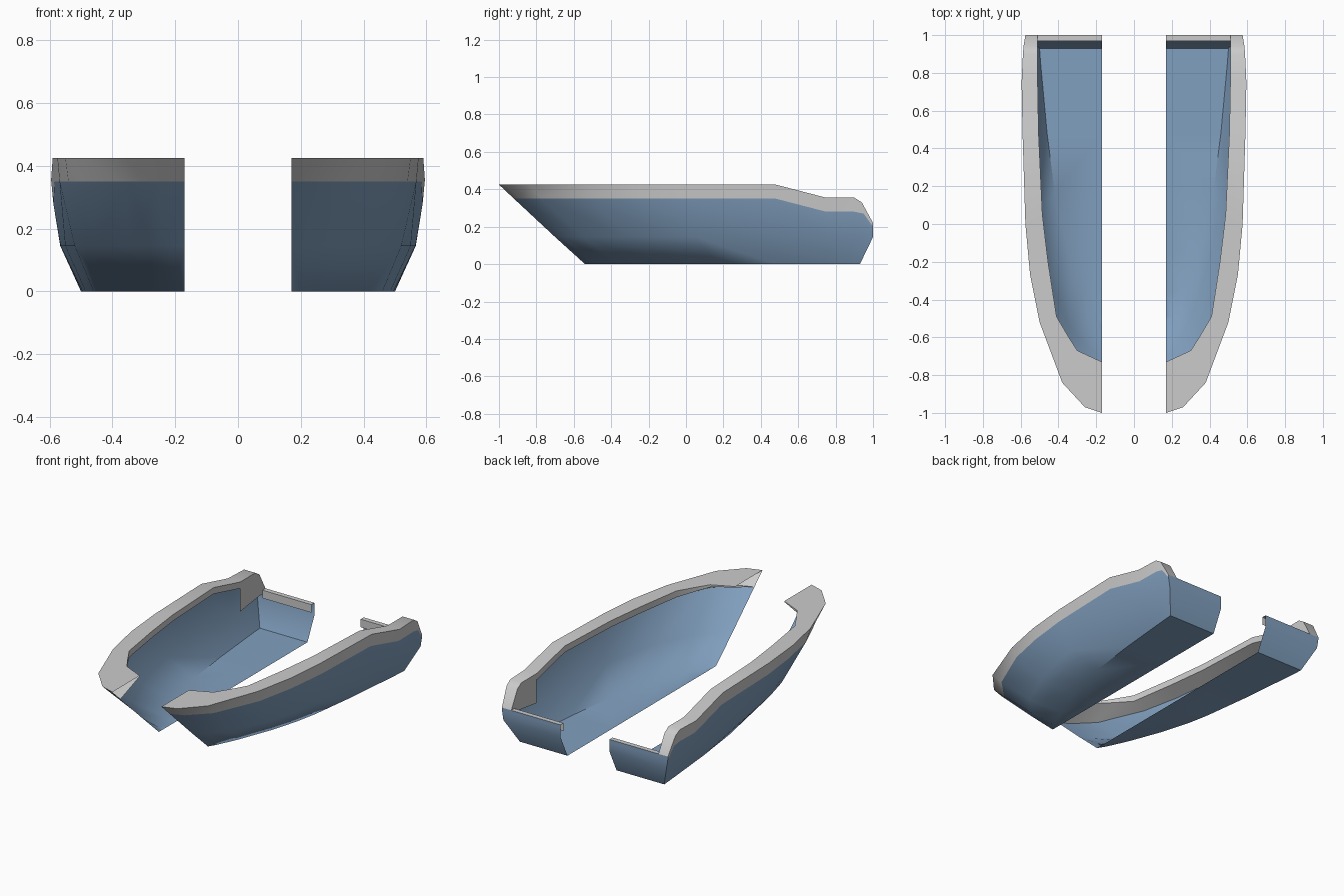
import bpy, bmesh, math

if "Cube" in bpy.data.objects:
    bpy.data.objects.remove(bpy.data.objects["Cube"])

CUT = 0.17   # inner x of each hull half

# plan outlines, bow to stern (x, y)
top = [(CUT, -1), (.26, -.97), (.38, -.84), (.50, -.52), (.55, -.27), (.575, 0),
       (.59, .48), (.595, .75), (.588, .90), (.585, .94), (.575, 1)]
inner = [(CUT, -.73), (.30, -.67), (.345, -.60), (.41, -.49), (.455, -.2), (.485, .05),
         (.505, .48), (.51, .75), (.51, .90), (.51, .94), (.51, 1)]
low = [(CUT, -.92), (.25, -.89), (.37, -.77), (.49, -.49), (.54, -.25), (.568, 0),
       (.584, .48), (.588, .75), (.585, .90), (.582, .95), (.574, 1)]
chine = [(CUT, -.70), (.24, -.66), (.34, -.55), (.44, -.32), (.49, -.13), (.52, .05),
         (.55, .48), (.565, .75), (.566, .90), (.566, .95), (.565, 1)]
keel = [(CUT, -.54), (.20, -.49), (.26, -.36), (.34, -.15), (.39, .02), (.42, .17),
        (.46, .48), (.485, .75), (.495, .86), (.498, .90), (.50, .93)]
top_z = [.425] * 7 + [.355, .355, .33, .22]
low_z = [.35] * 7 + [.28, .28, .27, .20]
lip_z = [.42, .41, .40, .385, .385, .385, .385, .315, .315, .29, .20]


def row(plan, z):
    zs = z if isinstance(z, list) else [z] * len(plan)
    return [(x, y, h) for (x, y), h in zip(plan, zs)]


def build(name, grids, side, color=None):
    """Loft every list of rows into quads, mirrored by side."""
    bm = bmesh.new()
    for rows in grids:
        vs = [[bm.verts.new((side * x, y, z)) for x, y, z in r] for r in rows]
        for a, b in zip(vs, vs[1:]):
            for i in range(len(a) - 1):
                bm.faces.new((a[i], a[i + 1], b[i + 1], b[i]))
    bmesh.ops.remove_doubles(bm, verts=bm.verts, dist=.0005)
    bmesh.ops.recalc_face_normals(bm, faces=bm.faces)
    me = bpy.data.meshes.new(name)
    bm.to_mesh(me)
    bm.free()
    ob = bpy.data.objects.new(name, me)
    bpy.context.collection.objects.link(ob)
    if color:
        me.materials.append(color)
    bpy.ops.object.select_all(action='DESELECT')
    ob.select_set(True)
    bpy.context.view_layer.objects.active = ob
    bpy.ops.object.shade_smooth_by_angle(angle=math.radians(55))


blue = bpy.data.materials.new("hull_blue")
blue.diffuse_color = (.22, .35, .52, 1)
blue.use_nodes = True
blue.node_tree.nodes["Principled BSDF"].inputs["Base Color"].default_value = blue.diffuse_color

top_r, inner_r = row(top, top_z), row(inner, top_z)
low_r, lip_r = row(low, low_z), row(inner, lip_z)
chine_r, keel_r = row(chine, .145), row(keel, 0)
to_cut = lambda pts: [(CUT, y, z) for x, y, z in pts]

# transom profile at the last station
stern = [keel_r[-1], chine_r[-1], low_r[-1], top_r[-1]]
ledge = [(.53, 1, .22), (.51, .97, .22), (.51, .97, .17)]
# deep panel inside the stern end of the gunwale
panel = row(inner[7:], [.17, .19, .195, .20])

for side, label in ((1, "right"), (-1, "left")):
    # hull side, flat floor and stern wall
    build("hull_" + label, [[low_r, chine_r, keel_r],
                            [keel_r, to_cut(keel_r)],
                            [stern, to_cut(stern)]], side, blue)
    # gunwale: outer band, top, inner lip and underside
    build("gunwale_" + label, [[low_r, top_r, inner_r, lip_r, low_r]], side)
    # panel under the lip at the stern
    build("stern_panel_" + label, [[lip_r[7:-1], panel[:-1]],
                                   [[lip_r[-2], panel[-2]], [lip_r[-1], (.51, 1, .195)]]], side)
    # narrow cap along the stern wall
    build("stern_cap_" + label, [[ledge, to_cut(ledge)]], side)
